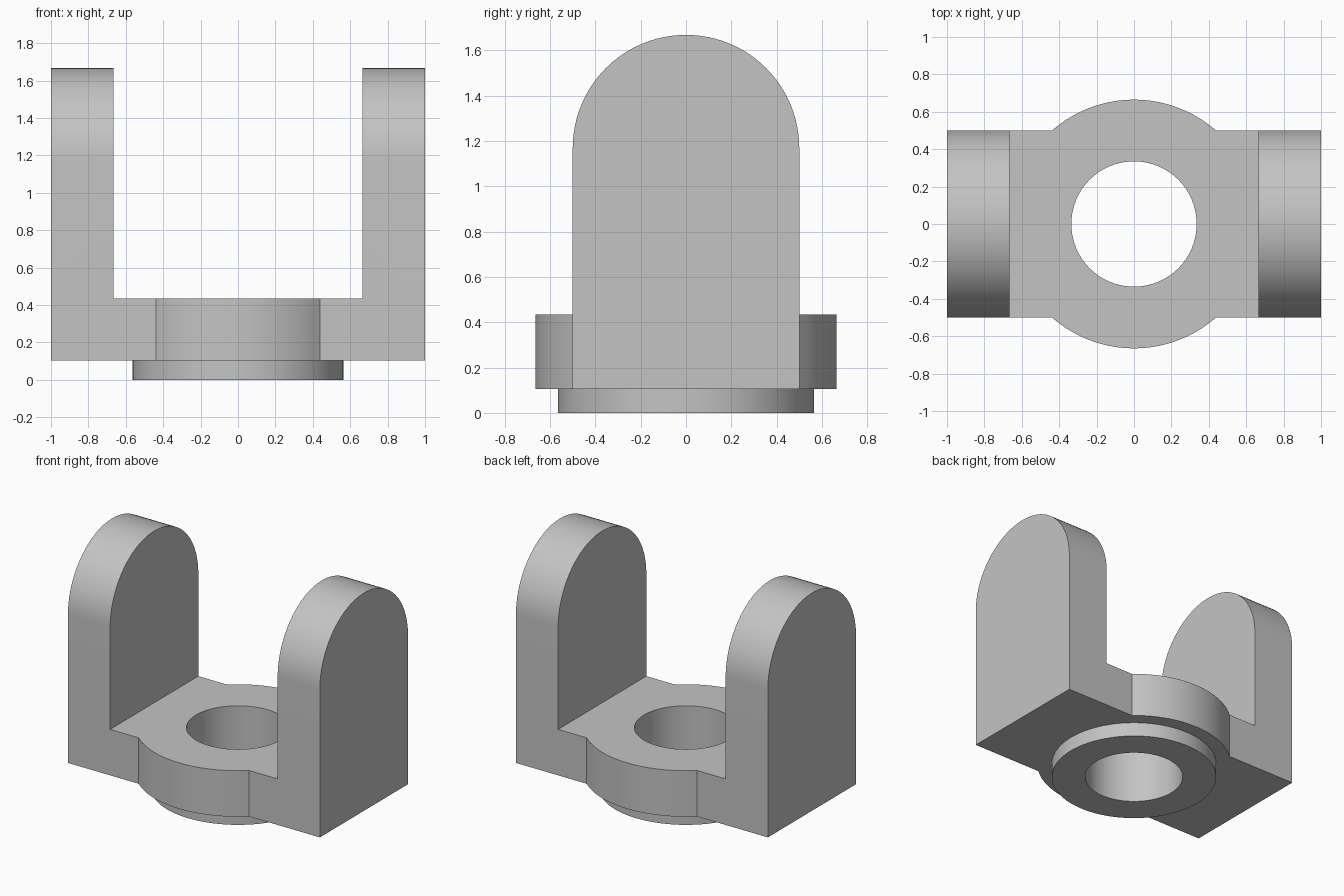
import bpy
import bmesh
from math import cos, sin, pi, radians

cube = bpy.data.objects.get("Cube")
if cube:
    bpy.data.objects.remove(cube, do_unlink=True)

# Main dimensions
HALF_LENGTH = 1.0
HALF_WIDTH = 0.5
ARM_INNER = 0.665
BASE_BOTTOM, BASE_TOP = 0.105, 0.435
ARCH_CENTRE = 1.168
BOSS_RADIUS, COLLAR_RADIUS, BORE_RADIUS = 0.665, 0.565, 0.335
SEGMENTS = 96

grey = bpy.data.materials.new("plain grey")
grey.use_nodes = True
colour = (0.55, 0.55, 0.55, 1)
grey.diffuse_color = colour
grey.node_tree.nodes["Principled BSDF"].inputs["Base Color"].default_value = colour


def prism(name, points, offset):
    """Extrude a closed outline by an offset into a solid."""
    bm = bmesh.new()
    face = bm.faces.new([bm.verts.new(p) for p in points])
    extruded = bmesh.ops.extrude_face_region(bm, geom=[face])["geom"]
    verts = [v for v in extruded if isinstance(v, bmesh.types.BMVert)]
    bmesh.ops.translate(bm, verts=verts, vec=offset)
    bmesh.ops.recalc_face_normals(bm, faces=bm.faces)
    mesh = bpy.data.meshes.new(name)
    bm.to_mesh(mesh)
    bm.free()
    mesh.materials.append(grey)
    obj = bpy.data.objects.new(name, mesh)
    bpy.context.collection.objects.link(obj)
    return obj


def cylinder(name, radius, bottom, top):
    angles = [2 * pi * i / SEGMENTS for i in range(SEGMENTS)]
    ring = [(radius * cos(a), radius * sin(a), bottom) for a in angles]
    return prism(name, ring, (0, 0, top - bottom))


def combine(target, tool, operation):
    """Apply a boolean and discard the tool object."""
    bpy.context.view_layer.objects.active = target
    mod = target.modifiers.new(operation.lower(), "BOOLEAN")
    mod.operation = operation
    mod.solver = "EXACT"
    mod.object = tool
    bpy.ops.object.modifier_apply(modifier=mod.name)
    bpy.data.objects.remove(tool, do_unlink=True)


# Round-topped block that becomes both arms and the base
steps = SEGMENTS // 2
arch = [(-HALF_LENGTH, HALF_WIDTH * cos(pi * i / steps),
         ARCH_CENTRE + HALF_WIDTH * sin(pi * i / steps)) for i in range(steps + 1)]
arch += [(-HALF_LENGTH, -HALF_WIDTH, BASE_BOTTOM), (-HALF_LENGTH, HALF_WIDTH, BASE_BOTTOM)]
bracket = prism("clevis_bracket", arch, (2 * HALF_LENGTH, 0, 0))

# Slot between the arms
slot = [(x, -1, z) for x, z in ((-ARM_INNER, BASE_TOP), (ARM_INNER, BASE_TOP),
                                (ARM_INNER, 2), (-ARM_INNER, 2))]
combine(bracket, prism("slot_cutter", slot, (0, 2, 0)), "DIFFERENCE")

# Round boss, lower collar and through bore
combine(bracket, cylinder("boss", BOSS_RADIUS, BASE_BOTTOM, BASE_TOP), "UNION")
combine(bracket, cylinder("collar", COLLAR_RADIUS, 0, 0.25), "UNION")
combine(bracket, cylinder("bore_cutter", BORE_RADIUS, -1, 1), "DIFFERENCE")

# Smooth curved walls, crisp corners
bpy.ops.object.select_all(action="DESELECT")
bracket.select_set(True)
bpy.context.view_layer.objects.active = bracket
bpy.ops.object.shade_smooth_by_angle(angle=radians(25))
